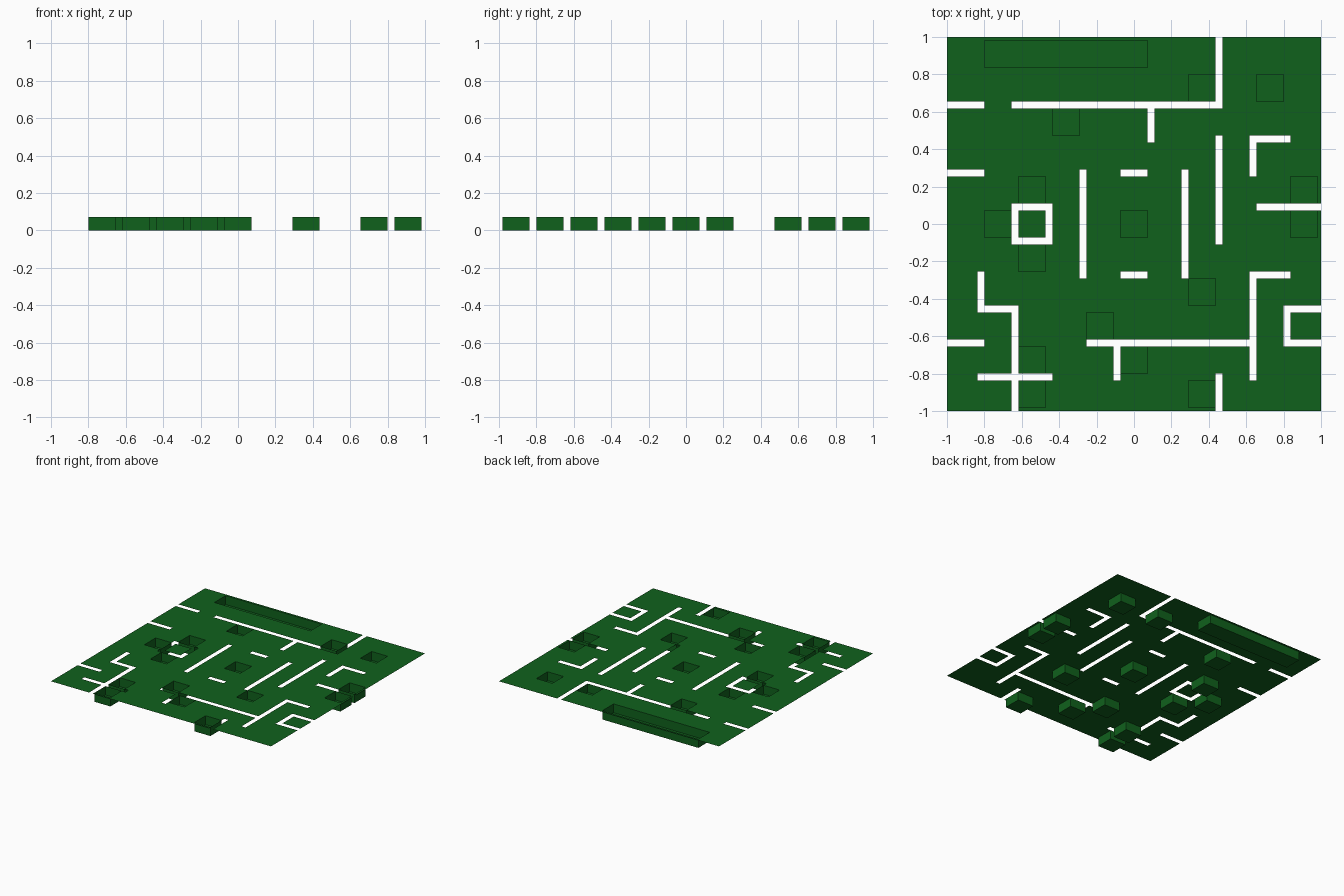
import bpy, bmesh

if "Cube" in bpy.data.objects:
    bpy.data.objects.remove(bpy.data.objects["Cube"])

# The board is an 11 x 11 maze: 23 strips per axis, even = thin wall strip, odd = wide cell
PITCH = 2 / 11
HALF_CELL = PITCH * 0.4
HALF_WALL = PITCH * 0.1
TOP = 0.0727


def idx(k):
    """Maze coordinate (-5.5 .. 5.5) to strip number (0 .. 22)."""
    return round(2 * k + 11)


def span(s):
    half = HALF_CELL if s % 2 else HALF_WALL
    c = -1 + s / 11
    return max(-1, c - half), min(1, c + half)


def block(x0, x1, y0, y1):
    return {(i, j) for i in range(idx(x0), idx(x1) + 1)
            for j in range(idx(y0), idx(y1) + 1)}


# Horizontal slots: y, x start, x end (whole numbers stop short of the wall post)
horizontal = [
    (3.5, -5.5, -4.5), (3.5, -3.5, 2.5), (1.5, -5.5, -4.5), (1.5, 0, 0),
    (-1.5, 0, 0), (2.5, 3.5, 4.5), (0.5, 4, 5.5), (0.5, -3.5, -2.5),
    (-0.5, -3.5, -2.5), (-2.5, -4.5, -3.5), (-4.5, -4.5, -2.5),
    (-3.5, -5.5, -4.5), (-3.5, -1, 3.5), (-1.5, 3.5, 4.5),
    (-2.5, 4.5, 5.5), (-3.5, 4.5, 5.5),
]
# Vertical slots: x, y start, y end
vertical = [
    (2.5, 3.5, 5.5), (0.5, 2.5, 3.5), (-1.5, -1.5, 1.5), (1.5, -1.5, 1.5),
    (2.5, -0.5, 2.5), (3.5, 1.5, 2.5), (-3.5, -0.5, 0.5), (-2.5, -0.5, 0.5),
    (-4.5, -2.5, -1.5), (-3.5, -5.5, -2.5), (-0.5, -4.5, -3.5),
    (3.5, -4.5, -1.5), (4.5, -3.5, -2.5), (2.5, -5.5, -4.5),
]
# Sunken pits, by cell
pit_cells = [(2, 4), (4, 4), (-2, 3), (-3, 1), (-4, 0), (-3, -1), (0, 0), (5, 1),
             (5, 0), (2, -2), (-1, -3), (0, -4), (-3, -4), (-3, -5), (2, -5)]

slots = set()
for y, a, b in horizontal:
    slots |= block(a, b, y, y)
for x, a, b in vertical:
    slots |= block(x, x, a, b)
pits = block(-4, 0, 5, 5)
for x, y in pit_cells:
    pits |= block(x, x, y, y)

green = bpy.data.materials.new("green")
green.diffuse_color = (0.005, 0.12, 0.012, 1)
green.use_nodes = True
green.node_tree.nodes["Principled BSDF"].inputs["Base Color"].default_value = green.diffuse_color


def finish(bm, name):
    bmesh.ops.remove_doubles(bm, verts=bm.verts, dist=1e-5)
    me = bpy.data.meshes.new(name)
    bm.to_mesh(me)
    bm.free()
    me.materials.append(green)
    bpy.context.collection.objects.link(bpy.data.objects.new(name, me))


def quad(bm, *pts):
    bm.faces.new([bm.verts.new(p) for p in pts])


# Flat board with slots and pit openings left out
board = bmesh.new()
for i in range(23):
    for j in range(23):
        if (i, j) in slots or (i, j) in pits:
            continue
        (a, b), (c, d) = span(i), span(j)
        quad(board, (a, c, TOP), (b, c, TOP), (b, d, TOP), (a, d, TOP))
finish(board, "maze_board")

# Pit floors and the walls around them
hollow = bmesh.new()
for i, j in sorted(pits):
    (a, b), (c, d) = span(i), span(j)
    ring = [(a, c), (b, c), (b, d), (a, d)]
    quad(hollow, *[(x, y, 0) for x, y in ring])
    for k, (di, dj) in enumerate([(0, -1), (1, 0), (0, 1), (-1, 0)]):
        if (i + di, j + dj) not in pits:
            p, q = ring[k], ring[(k + 1) % 4]
            quad(hollow, (*q, 0), (*p, 0), (*p, TOP), (*q, TOP))
finish(hollow, "sunken_pits")
